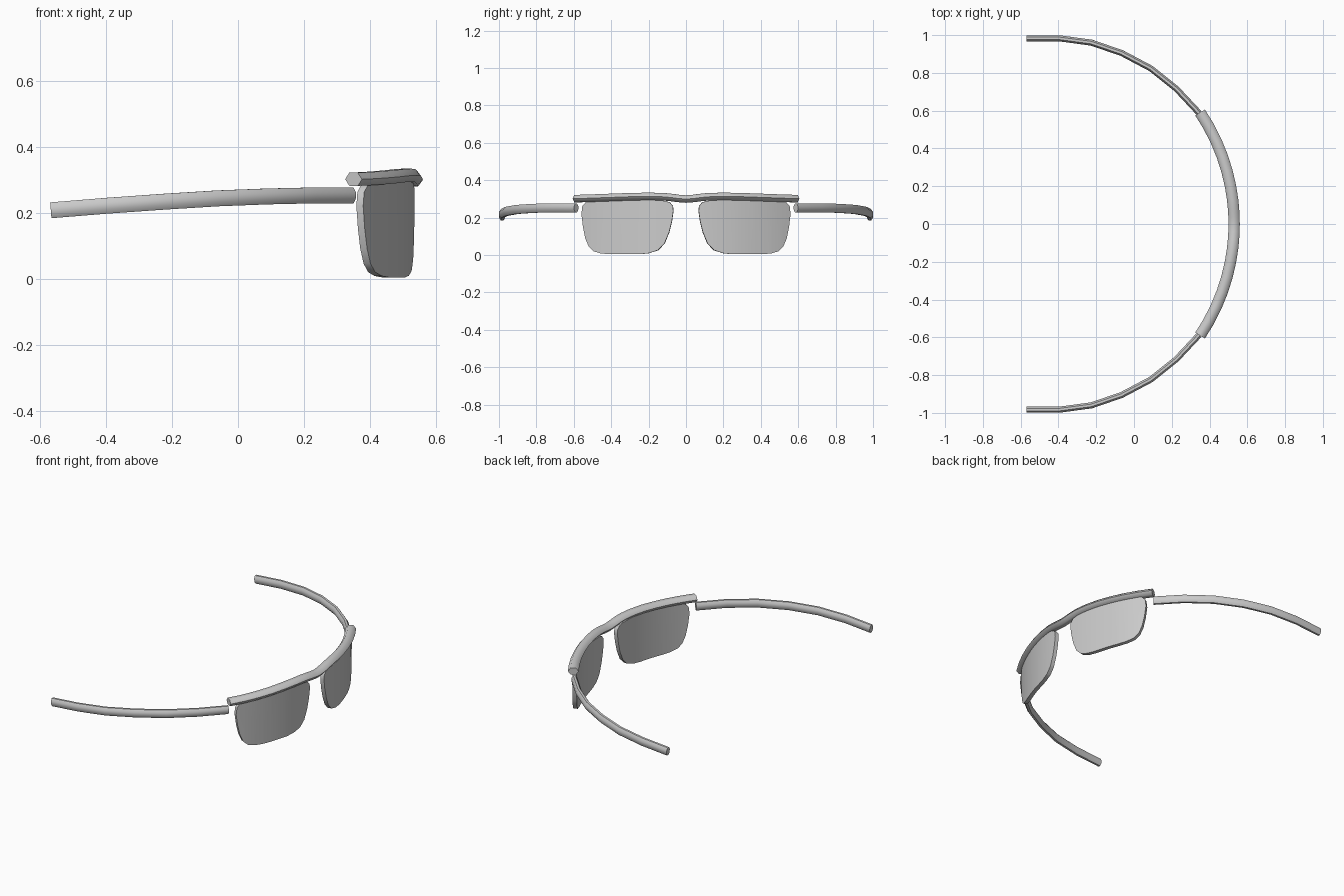
import bpy, bmesh, math
from mathutils import Vector

if "Cube" in bpy.data.objects:
    bpy.data.objects.remove(bpy.data.objects["Cube"])

grey = bpy.data.materials.new("plain grey")
grey.diffuse_color = (0.6, 0.6, 0.6, 1)
grey.use_nodes = True
grey.node_tree.nodes["Principled BSDF"].inputs["Base Color"].default_value = grey.diffuse_color

R, FRONT = 1.057, 0.53      # wrap radius and foremost point of the brow


def wrap_x(y):
    return FRONT - R + math.sqrt(R * R - y * y)


def finish(bm, name, angle):
    bmesh.ops.recalc_face_normals(bm, faces=bm.faces[:])
    me = bpy.data.meshes.new(name)
    bm.to_mesh(me)
    bm.free()
    ob = bpy.data.objects.new(name, me)
    bpy.context.collection.objects.link(ob)
    me.materials.append(grey)
    bpy.ops.object.select_all(action='DESELECT')
    ob.select_set(True)
    bpy.context.view_layer.objects.active = ob
    bpy.ops.object.shade_smooth_by_angle(angle=math.radians(angle))


def sweep(name, path, section, angle):
    """Sweep a (sideways, up) section along a path, keeping it upright."""
    bm = bmesh.new()
    rings = []
    for i, p in enumerate(path):
        t = path[min(i + 1, len(path) - 1)] - path[max(i - 1, 0)]
        side = Vector((t.y, -t.x, 0)).normalized()
        up = side.cross(t).normalized()
        rings.append([bm.verts.new(p + side * a + up * b) for a, b in section])
    n = len(section)
    for a, b in zip(rings, rings[1:]):
        for k in range(n):
            bm.faces.new((a[k], a[(k + 1) % n], b[(k + 1) % n], b[k]))
    bm.faces.new(rings[0])
    bm.faces.new(rings[-1])
    finish(bm, name, angle)


# brow bar: hexagonal rod, dipping at the middle
half = [(0, .299), (.04, .302), (.085, .308), (.13, .312), (.2, .313), (.28, .312),
        (.36, .309), (.44, .306), (.52, .303), (.59, .301)]
line = [(-y, z) for y, z in reversed(half[1:])] + half
hexagon = [(.03, 0), (.015, .02), (-.015, .02), (-.03, 0), (-.015, -.02), (.015, -.02)]
sweep("brow_bar", [Vector((wrap_x(y), y, z)) for y, z in line], hexagon, 65)

# side arms
arm = [(.345, .587, .252), (.225, .715, .252), (.09, .823, .249), (-.065, .905, .243),
       (-.225, .96, .233), (-.395, .983, .221), (-.567, .983, .207)]
oval = [(.016 * math.cos(k * math.pi / 4 + math.pi / 8) / .924,
         .024 * math.sin(k * math.pi / 4 + math.pi / 8) / .924) for k in range(8)]
for s, label in ((1, "left"), (-1, "right")):
    sweep("arm_" + label, [Vector((x, s * y, z)) for x, y, z in arm], oval, 50)

# lenses: rounded outline, sliced in columns and wrapped round the face
outline = [(.067, .235), (.07, .262), (.085, .28), (.11, .289), (.2, .296), (.35, .295),
           (.5, .287), (.53, .282), (.548, .262), (.553, .22), (.545, .15), (.533, .09),
           (.515, .045), (.49, .02), (.45, .008), (.4, .004), (.25, .004), (.2, .009),
           (.15, .025), (.115, .06), (.09, .12), (.075, .18)]
THICK = .024
for s, label in ((1, "left"), (-1, "right")):
    bm = bmesh.new()
    bm.faces.new([bm.verts.new((0, y, z)) for y, z in outline])
    for k in range(1, 10):
        bmesh.ops.bisect_plane(bm, geom=bm.verts[:] + bm.edges[:] + bm.faces[:],
                               plane_co=(0, .067 + .0486 * k, 0), plane_no=(0, 1, 0))
    ext = bmesh.ops.extrude_face_region(bm, geom=bm.faces[:], use_keep_orig=True)
    front = {e for e in ext["geom"] if isinstance(e, bmesh.types.BMVert)}
    for v in bm.verts:
        y = v.co.y
        off = THICK / 2 if v in front else -THICK / 2
        nrm = Vector((math.sqrt(R * R - y * y), y, 0)) / R
        v.co = Vector((wrap_x(y) - .005, y, v.co.z)) + nrm * off
        v.co.y *= s
    finish(bm, "lens_" + label, 40)
